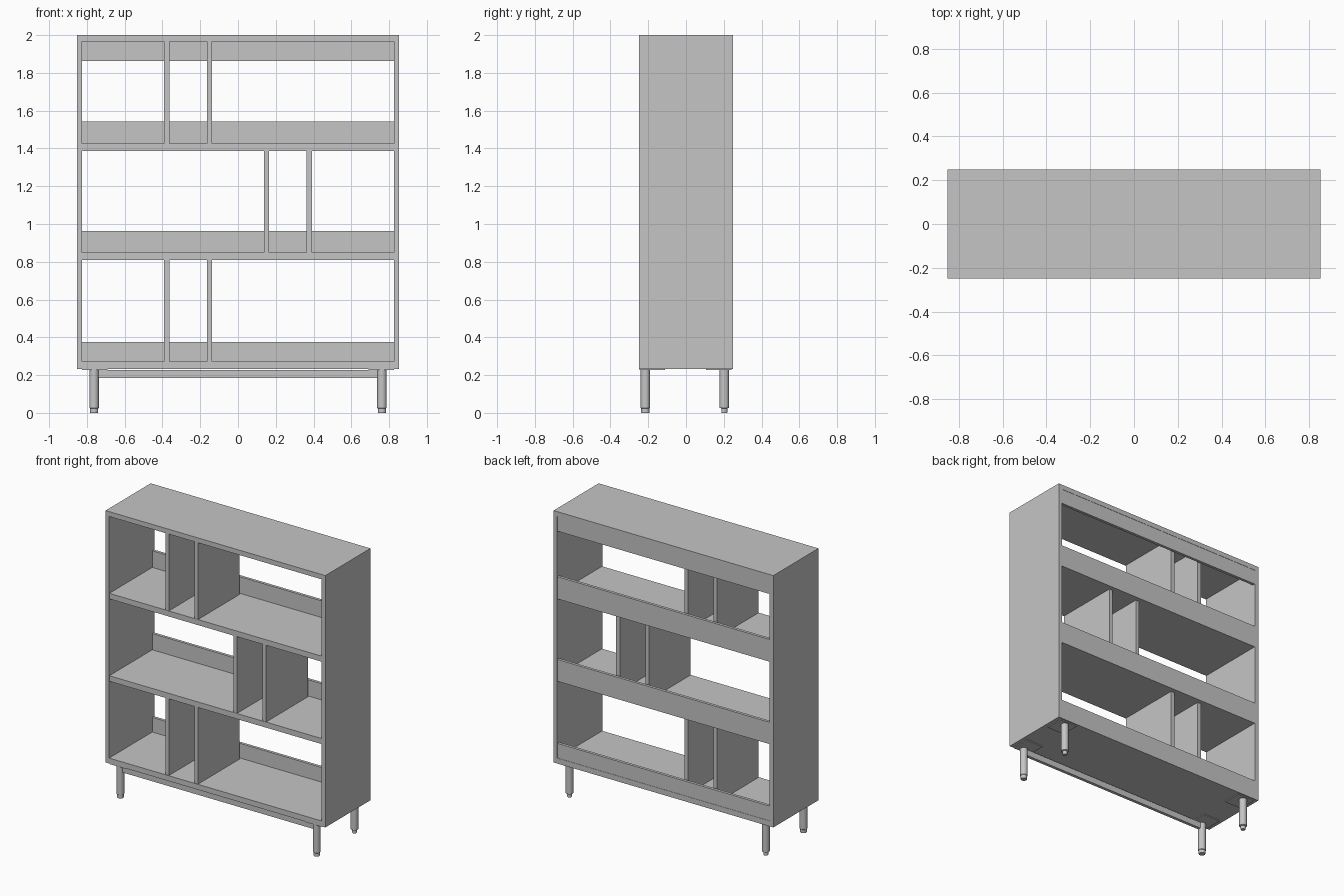
import bpy, bmesh, math

if "Cube" in bpy.data.objects:
    bpy.data.objects.remove(bpy.data.objects["Cube"])

grey = bpy.data.materials.new("plain grey")
grey.diffuse_color = (0.56, 0.56, 0.56, 1)
grey.use_nodes = True
grey.node_tree.nodes["Principled BSDF"].inputs["Base Color"].default_value = grey.diffuse_color


def box(name, x, y, z):
    """Box from (min, max) ranges on each axis."""
    bm = bmesh.new()
    bmesh.ops.create_cube(bm, size=1)
    for v in bm.verts:
        for i, (lo, hi) in enumerate((x, y, z)):
            v.co[i] = lo if v.co[i] < 0 else hi
    return finish(name, bm)


def lathe(name, cx, cy, profile, n=32):
    """Round part from a list of (radius, height)."""
    bm = bmesh.new()
    rings = [[bm.verts.new((cx + r * math.cos(2 * math.pi * k / n),
                            cy + r * math.sin(2 * math.pi * k / n), z))
              for k in range(n)] for r, z in profile]
    for a, b in zip(rings, rings[1:]):
        for k in range(n):
            bm.faces.new((a[k], a[(k + 1) % n], b[(k + 1) % n], b[k]))
    bm.faces.new(rings[0][::-1])
    bm.faces.new(rings[-1])
    ob = finish(name, bm)
    bpy.ops.object.select_all(action='DESELECT')
    ob.select_set(True)
    bpy.context.view_layer.objects.active = ob
    bpy.ops.object.shade_smooth_by_angle(angle=math.radians(30))
    return ob


def finish(name, bm):
    bmesh.ops.recalc_face_normals(bm, faces=bm.faces)
    me = bpy.data.meshes.new(name)
    bm.to_mesh(me)
    bm.free()
    me.materials.append(grey)
    ob = bpy.data.objects.new(name, me)
    bpy.context.collection.objects.link(ob)
    return ob


W, D, T = 0.853, 0.25, 0.028      # half width, half depth, side thickness
inner = W - T
FULL = (-D, D)

# Carcass
box("top_board", (-W, W), FULL, (1.966, 2.0))
box("bottom_board", (-W, W), FULL, (0.233, 0.271))
for s, side in ((-1, "left"), (1, "right")):
    box(side + "_side_panel", sorted((s * inner, s * W)), FULL, (0.271, 1.966))

# Shelves and back rails
SHELVES = ((0.809, 0.848), (1.387, 1.426))
for i, z in enumerate(SHELVES):
    box(f"shelf_{i + 1}", (-inner, inner), (-0.248, 0.228), z)
for i, z in enumerate(((0.271, 0.374), (0.809, 0.962), (1.387, 1.543), (1.862, 1.966))):
    box(f"back_rail_{i + 1}", (-inner, inner), (0.228, 0.248), z)

# Paired dividers, alternating sides
for i, (z, s) in enumerate((((0.271, 0.809), -1), ((0.848, 1.387), 1), ((1.426, 1.966), -1))):
    for c, pos in ((0.151, "inner"), (0.377, "outer")):
        box(f"divider_{i + 1}_{pos}", (s * c - 0.014, s * c + 0.014), (-0.246, 0.215), z)

# Legs with mounting plates and narrow feet
for s, side in ((-1, "left"), (1, "right")):
    x = s * 0.762
    for end, y, plate, foot in (("front", -0.215, (-0.245, -0.11), 0.022),
                                ("back", 0.203, (0.105, 0.24), 0.016)):
        box(f"{end}_{side}_leg_plate", sorted((s * 0.69, s * 0.825)), plate, (0.227, 0.233))
        lathe(f"{end}_{side}_leg", x, y,
              [(foot - 0.002, 0), (foot, 0.003), (foot, 0.024), (0.025, 0.027), (0.025, 0.228)])

# Front stretcher between the front legs
box("front_stretcher", (-0.742, 0.742), (-0.226, -0.204), (0.184, 0.227))
